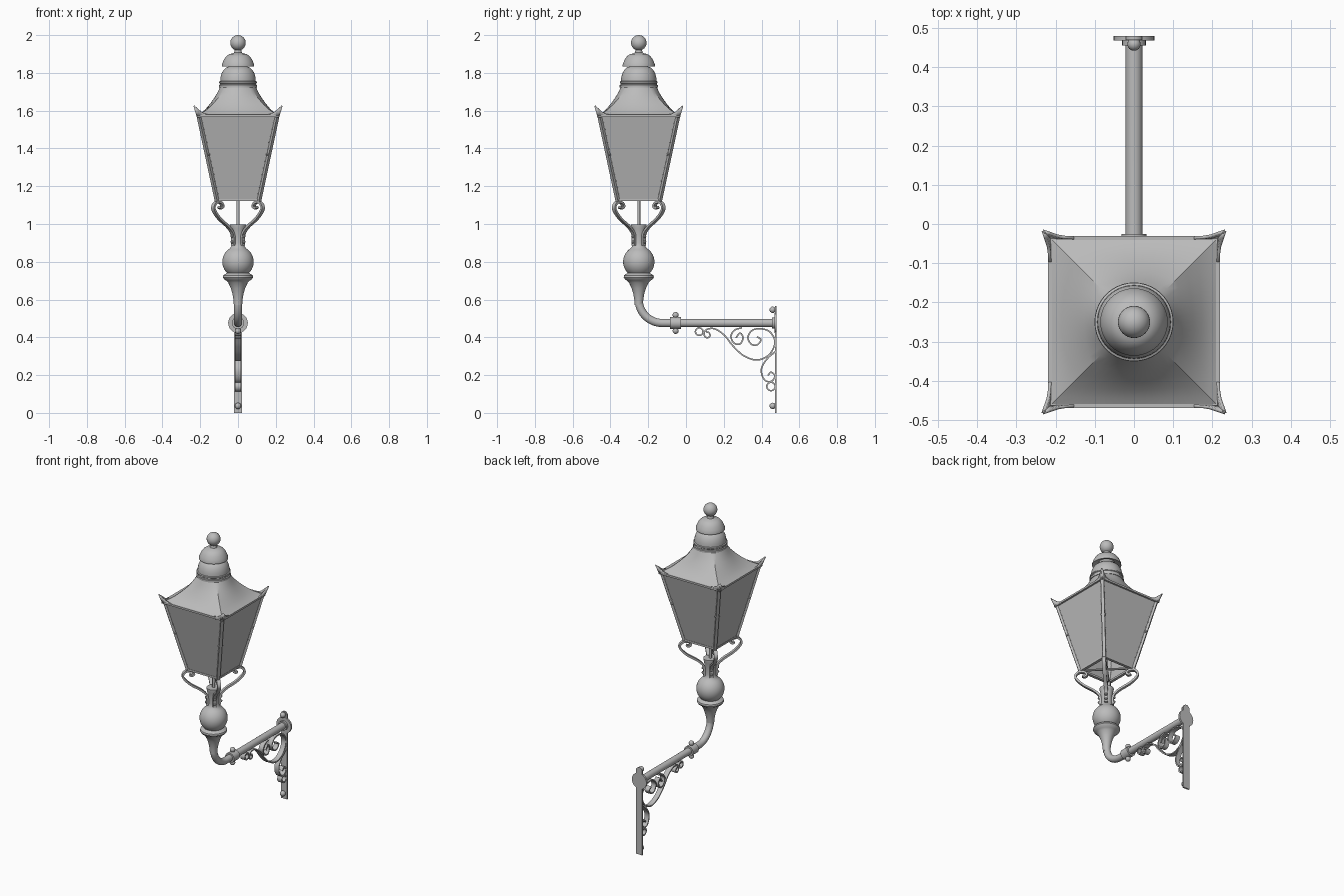
import bpy, bmesh, math
from mathutils import Vector, Matrix

if "Cube" in bpy.data.objects:
    bpy.data.objects.remove(bpy.data.objects["Cube"])

LY = -0.25          # y of the lantern axis
PZ = 0.476          # height of the arm
metal = bpy.data.materials.new("grey_metal")
metal.diffuse_color = (0.5, 0.5, 0.5, 1)
metal.use_nodes = True
metal.node_tree.nodes["Principled BSDF"].inputs["Base Color"].default_value = metal.diffuse_color


def finish(name, bm, angle=35):
    bmesh.ops.recalc_face_normals(bm, faces=bm.faces)
    me = bpy.data.meshes.new(name)
    bm.to_mesh(me)
    bm.free()
    me.materials.append(metal)
    me.shade_smooth()
    me.set_sharp_from_angle(angle=math.radians(angle))
    ob = bpy.data.objects.new(name, me)
    bpy.context.collection.objects.link(ob)
    return ob


def loft(bm, rings, cap=False, closed=True):
    vs = [[bm.verts.new(p) for p in r] for r in rings]
    n = len(vs[0])
    for a, b in zip(vs, vs[1:]):
        for i in range(n if closed else n - 1):
            j = (i + 1) % n
            bm.faces.new((a[i], a[j], b[j], b[i]))
    if cap:
        bm.faces.new(vs[0])
        bm.faces.new(vs[-1])


def lathe(name, prof, seg=40, cap=True):
    bm = bmesh.new()
    loft(bm, [[(r * math.cos(k * math.tau / seg), LY + r * math.sin(k * math.tau / seg), z)
               for k in range(seg)] for r, z in prof], cap)
    return finish(name, bm)


def box(bm, c, s):
    bmesh.ops.create_cube(bm, size=1, matrix=Matrix.Translation(c) @ Matrix.Diagonal((*s, 1)))


def rod(bm, a, b, r, seg=24, roll=0):
    a, b = Vector(a), Vector(b)
    q = (b - a).to_track_quat('Z', 'Y').to_matrix().to_4x4()
    m = Matrix.Translation((a + b) / 2) @ q @ Matrix.Rotation(roll, 4, 'Z')
    bmesh.ops.create_cone(bm, cap_ends=True, segments=seg, radius1=r, radius2=r,
                          depth=(b - a).length, matrix=m)


def ball(bm, c, r, seg=16):
    bmesh.ops.create_uvsphere(bm, u_segments=seg, v_segments=seg // 2, radius=r,
                              matrix=Matrix.Translation(c))


def smooth_path(pts, n=6):
    p = [Vector(q) for q in pts]
    p = [2 * p[0] - p[1]] + p + [2 * p[-1] - p[-2]]
    out = []
    for a, b, c, d in zip(p, p[1:], p[2:], p[3:]):
        for k in range(n):
            t = k / n
            out.append(0.5 * (2 * b + (c - a) * t + (2 * a - 5 * b + 4 * c - d) * t * t
                              + (3 * b - a - 3 * c + d) * t ** 3))
    return out + [p[-2]]


def strip(bm, pts, width, thick, place):
    """Flat bar following a 2D path; place(u, v, w) gives the 3D point."""
    p = smooth_path(pts)
    rings = []
    for i, q in enumerate(p):
        t = (p[min(i + 1, len(p) - 1)] - p[max(i - 1, 0)]).normalized()
        n = Vector((-t.y, t.x)) * thick / 2
        rings.append([place(*(q + n * s), w * width / 2)
                      for s, w in ((1, -1), (1, 1), (-1, 1), (-1, -1))])
    loft(bm, rings, cap=True)


def arc(cx, cz, r0, r1, a0, a1, n=12):
    return [(cx + (r0 + (r1 - r0) * k / n) * math.cos(math.radians(a0 + (a1 - a0) * k / n)),
             cz + (r0 + (r1 - r0) * k / n) * math.sin(math.radians(a0 + (a1 - a0) * k / n)))
            for k in range(n + 1)]


# --- wall plate with round boss and bolts
bm = bmesh.new()
box(bm, (0, 0.475, 0.275), (0.044, 0.01, 0.55))
rod(bm, (0, 0.47, 0.543), (0, 0.48, 0.543), 0.022)
rod(bm, (0, 0.468, PZ), (0, 0.48, PZ), 0.052, 32)
rod(bm, (0, 0.455, PZ), (0, 0.47, PZ), 0.03, 32)
for z in (0.037, 0.546):
    ball(bm, (0, 0.459, z), 0.017)
    rod(bm, (0, 0.46, z), (0, 0.475, z), 0.012, 12)
finish("wall_plate", bm)

# --- arm pipe with elbow
bm = bmesh.new()
R = 0.124
path = [((LY, 0.62), (0, 1))]
for k in range(13):
    a = math.pi + k * math.pi / 24
    path.append(((LY + R + R * math.cos(a), PZ + R + R * math.sin(a)), (math.sin(a), -math.cos(a))))
path.append(((0.475, PZ), (-1, 0)))
rings = []
for i, ((y, z), _) in enumerate(path):
    a = math.pi / 2 * min(max((i - 1) / 12, 0), 1)     # bend angle
    ny, nz = math.cos(a), math.sin(a)
    rings.append([(0.0215 * math.cos(t), y + 0.0215 * ny * math.sin(t), z + 0.0215 * nz * math.sin(t))
                  for t in [k * math.tau / 24 for k in range(24)]])
loft(bm, rings, cap=True)
finish("arm_pipe", bm)

# --- pipe coupling with studs
bm = bmesh.new()
rod(bm, (0, -0.086, PZ), (0, -0.026, PZ), 0.032)
for s in (1, -1):
    rod(bm, (0, -0.055, PZ), (0, -0.055, PZ + s * 0.045), 0.011, 12)
    ball(bm, (0, -0.055, PZ + s * 0.042), 0.016)
finish("pipe_coupling", bm)

# --- scrollwork under the arm
main = [(.106, .429), (.122, .424), (.127, .407), (.111, .397), (.096, .413), (.106, .439),
        (.148, .446), (.201, .413), (.249, .354), (.307, .302), (.376, .280), (.439, .307),
        (.471, .370), (.450, .423), (.407, .444), (.354, .439), (.328, .402), (.344, .365),
        (.376, .360), (.397, .386), (.376, .404)]
upper = [(.264, .397), (.286, .423), (.302, .397), (.286, .365), (.254, .370), (.238, .407),
         (.259, .439), (.296, .450)]
lower = [(.474, .325), (.434, .291), (.402, .243), (.402, .201), (.423, .169), (.455, .169),
         (.471, .196), (.450, .215), (.434, .198)]
bm = bmesh.new()
for p in (main, upper, lower, arc(.07, .43, .02, .02, 60, 420), arc(.45, .14, .022, .022, 30, 390)):
    strip(bm, p, 0.032, 0.008, lambda u, v, w: (w, u, v))
finish("scrollwork", bm)

# --- turned column: vase, collar, ball and cup
prof = [(.022, .57), (.024, .60), (.029, .63), (.038, .66), (.052, .69), (.062, .70), (.074, .708),
        (.080, .718), (.078, .728), (.068, .735)]
prof += [(.083 * math.cos(a), .80 + .083 * math.sin(a))
         for a in [math.radians(d) for d in range(-46, 66, 8)]]
prof += [(.035, .882), (.032, .90), (.033, .94), (.038, .975), (.042, .99), (.042, .997), (.01, .997)]
lathe("turned_column", prof)

# --- four curled lantern brackets with nuts
bm = bmesh.new()
curl = [(.026, .885), (.028, .945), (.052, .985), (.10, 1.03), (.130, 1.08), (.118, 1.113),
        (.093, 1.113), (.083, 1.095), (.092, 1.084), (.101, 1.09)]
for k in range(4):
    c, s = math.cos(math.pi / 4 + k * math.pi / 2), math.sin(math.pi / 4 + k * math.pi / 2)
    put = lambda u, v, w: (u * c - w * s, LY + u * s + w * c, v)
    strip(bm, [(u * 1.414, v) for u, v in curl], 0.022, 0.012, put)
    for z in (.905, .935):
        ball(bm, put(.044, z, 0), .009, 8)
finish("lantern_brackets", bm)

# --- gas rod and cross bars under the lantern
bm = bmesh.new()
rod(bm, (0, LY, .99), (0, LY, 1.2), .008, 12)
for s in (1, -1):
    rod(bm, (-.112, LY - .112 * s, 1.128), (.112, LY + .112 * s, 1.128), .007, 8)
finish("gas_rod", bm)

# --- glass panes, tapered and open below
bm = bmesh.new()
sq = lambda h, z: [(-h, LY - h, z), (h, LY - h, z), (h, LY + h, z), (-h, LY + h, z)]
loft(bm, [sq(.113, 1.125), sq(.209, 1.57)])
finish("glass_panes", bm)

# --- lantern frame: corner posts, sill, eaves, rivets and catches
bm = bmesh.new()
for sx in (1, -1):
    for sy in (1, -1):
        rod(bm, (.110 * sx, LY + .110 * sy, 1.122), (.206 * sx, LY + .206 * sy, 1.57), .013, 4, math.pi / 4)
for h, z, w, t in ((.108, 1.127, .018, .012), (.210, 1.573, .02, .012)):
    for s in (1, -1):
        box(bm, (0, LY + s * h, z), (2 * h + w, w, t))
        box(bm, (s * h, LY, z), (w, 2 * h + w, t))
for k in range(4):
    m = Matrix.Translation((0, LY, 0)) @ Matrix.Rotation(k * math.pi / 2, 4, 'Z')
    for s in (1, -1):
        for i in range(12):
            z = 1.16 + i * .034
            h = .113 + (z - 1.125) * .2157
            bmesh.ops.create_icosphere(bm, subdivisions=1, radius=.0035,
                                       matrix=m @ Matrix.Translation((s * (h - .014), -h, z)))
        ball(bm, m @ Vector((s * .156, -.168, 1.37)), .008, 8)
finish("lantern_frame", bm)

# --- upturned corner leaves on the eaves
bm = bmesh.new()
leaf = [(0, 1.626, .232), (.012, 1.612, .226), (.025, 1.594, .219), (.04, 1.584, .216), (.062, 1.579, .215)]
for sx in (1, -1):
    for sy in (1, -1):
        for swap in (False, True):
            top, bot = [], []
            for d, z, h in leaf:
                for row, hh, zz in ((top, h, z), (bot, .214, 1.566)):
                    a, b = hh, hh - d
                    x, y = (b, a) if swap else (a, b)
                    row.append((sx * x, LY + sy * y, zz))
            loft(bm, [bot, top], closed=False)
ob = finish("corner_leaves", bm)
bmesh_mod = ob.modifiers.new("thickness", 'SOLIDIFY')
bmesh_mod.thickness = .008
bmesh_mod.offset = 0

# --- roof sweeping from square to round
bm = bmesh.new()
rings = []
levels = [(.213, 1.577), (.195, 1.588), (.173, 1.607), (.150, 1.634), (.128, 1.664),
          (.109, 1.695), (.094, 1.728)]
for i, (h, z) in enumerate(levels):
    f = (i / 6) ** 1.5
    ring = []
    for k in range(48):
        a = k * math.tau / 48
        c, s = math.cos(a), math.sin(a)
        r = h * (f + (1 - f) / max(abs(c), abs(s)))
        ring.append((r * c, LY + r * s, z))
    rings.append(ring)
loft(bm, rings)
finish("roof", bm, 30)

# --- chimney: lower cap, upper hood and ball finial
lathe("lower_cap", [(.085, 1.722), (.101, 1.722), (.101, 1.735), (.096, 1.738), (.096, 1.744),
                    (.100, 1.747), (.100, 1.754), (.094, 1.757), (.093, 1.775), (.087, 1.797),
                    (.077, 1.815), (.062, 1.829), (.048, 1.833), (.048, 1.86)])
lathe("upper_hood", [(.05, 1.85), (.078, 1.836), (.086, 1.834), (.086, 1.842), (.080, 1.858),
                     (.072, 1.875), (.061, 1.889), (.047, 1.899), (.030, 1.903), (.021, 1.907),
                     (.018, 1.918), (.018, 1.93)])
bm = bmesh.new()
ball(bm, (0, LY, 1.959), .041, 32)
finish("ball_finial", bm)
